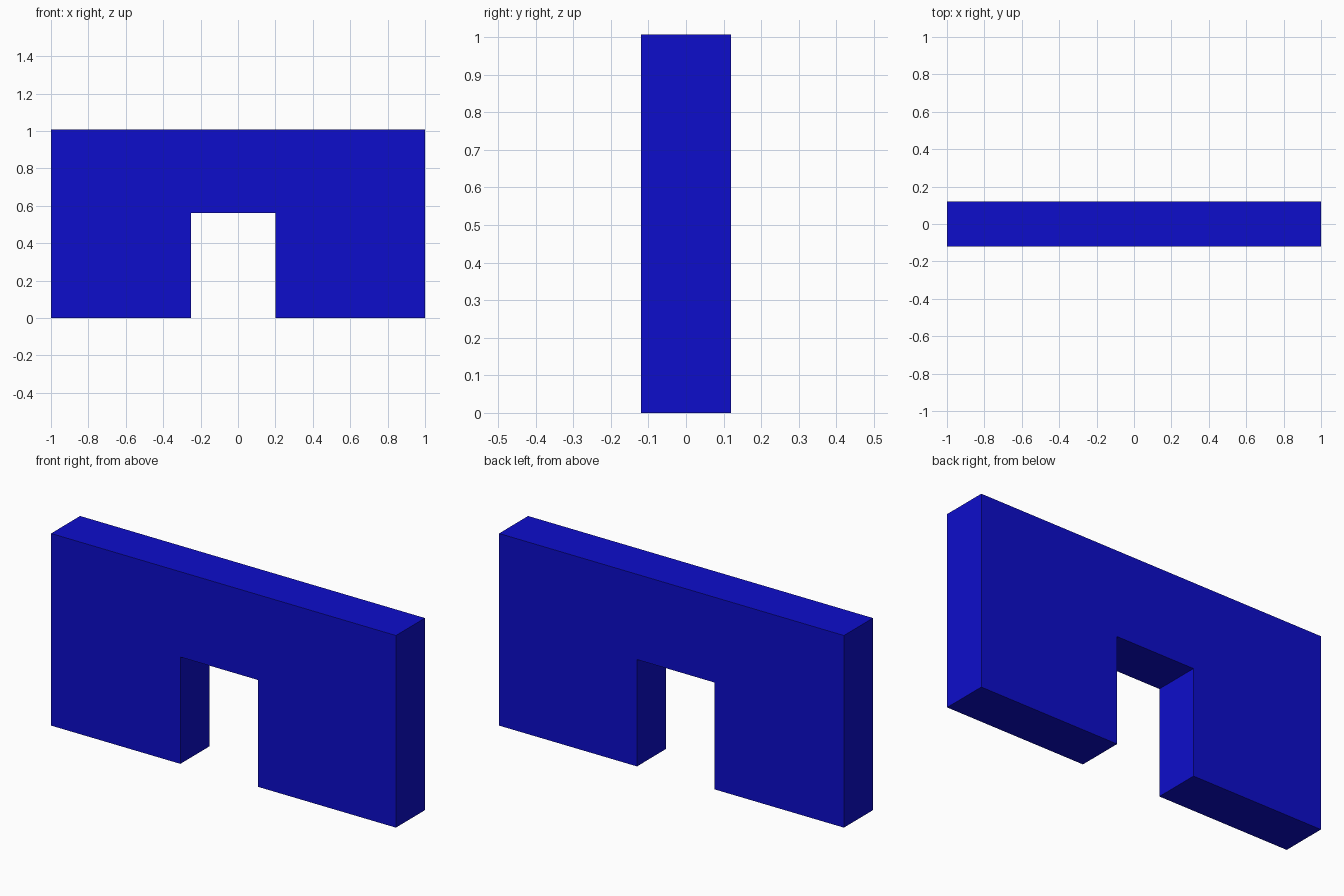
import bpy, bmesh

if "Cube" in bpy.data.objects:
    bpy.data.objects.remove(bpy.data.objects["Cube"])

HALF_DEPTH = 0.12
HEIGHT = 1.007

# Wall outline (x, z) with an off-centre doorway notch
outline = [(-1, 0), (-0.25, 0), (-0.25, 0.56), (0.2, 0.56),
           (0.2, 0), (1, 0), (1, HEIGHT), (-1, HEIGHT)]

# Extrude the outline through the wall thickness
bm = bmesh.new()
face = bm.faces.new([bm.verts.new((x, -HALF_DEPTH, z)) for x, z in outline])
result = bmesh.ops.extrude_face_region(bm, geom=[face], use_keep_orig=True)
moved = [g for g in result["geom"] if isinstance(g, bmesh.types.BMVert)]
bmesh.ops.translate(bm, vec=(0, 2 * HALF_DEPTH, 0), verts=moved)
bmesh.ops.recalc_face_normals(bm, faces=bm.faces)

mesh = bpy.data.meshes.new("doorway_wall")
bm.to_mesh(mesh)
bm.free()
wall = bpy.data.objects.new("doorway_wall", mesh)
bpy.context.collection.objects.link(wall)

# Blue paint
paint = bpy.data.materials.new("blue_paint")
paint.diffuse_color = (0.004, 0.004, 0.6, 1)
paint.use_nodes = True
paint.node_tree.nodes["Principled BSDF"].inputs["Base Color"].default_value = paint.diffuse_color
mesh.materials.append(paint)
